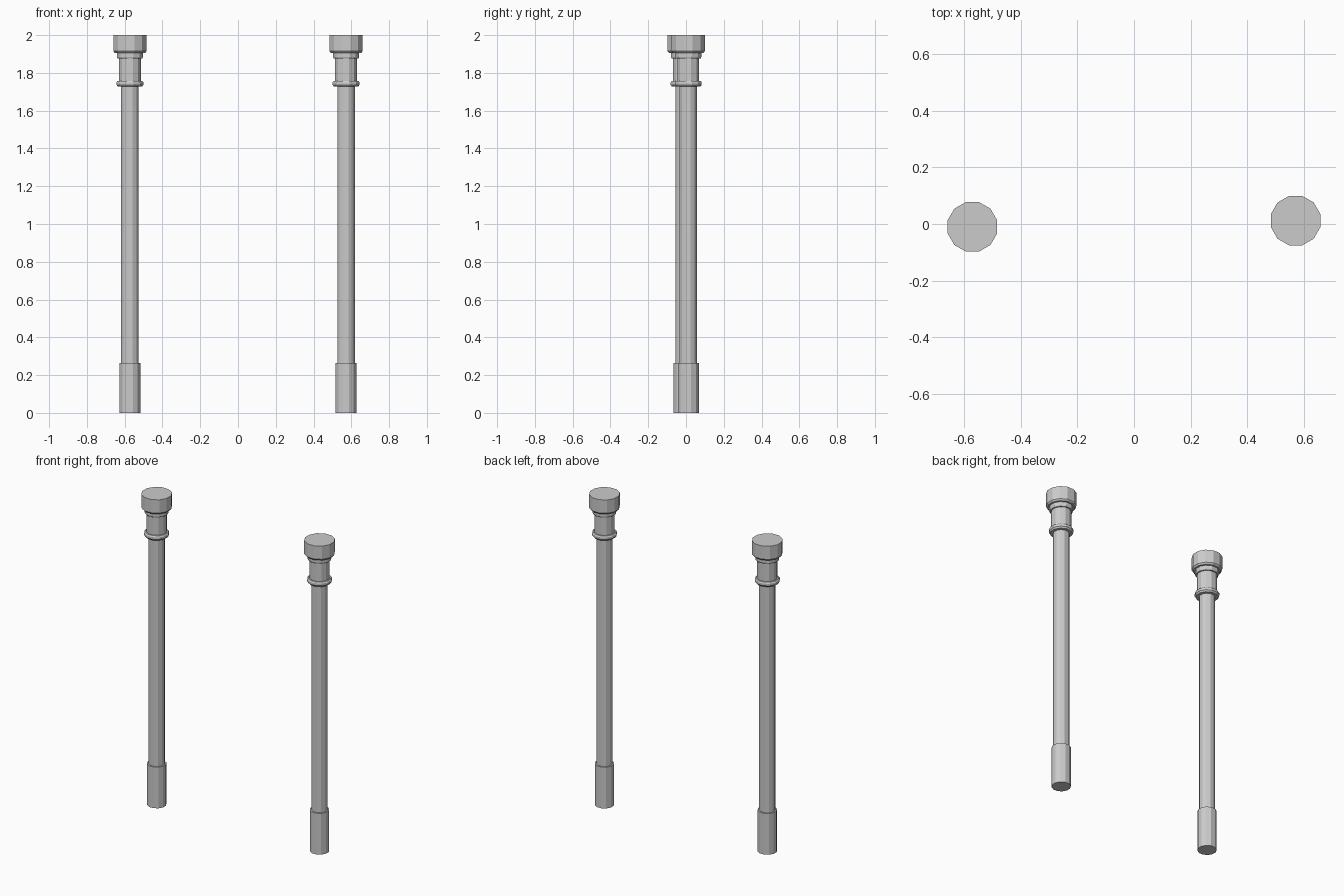
import bpy, bmesh, math

if "Cube" in bpy.data.objects:
    bpy.data.objects.remove(bpy.data.objects["Cube"])

SIDES = 12

# (apothem, height) outline of one column, bottom to top
PROFILE = [
    (0.0555, 0.0), (0.0555, 0.265),                    # foot sleeve
    (0.0465, 0.265), (0.0465, 1.727),                  # shaft
    (0.064, 1.727), (0.071, 1.737), (0.071, 1.750),    # collar ring
    (0.066, 1.758), (0.058, 1.758), (0.058, 1.876),    # neck
    (0.066, 1.876), (0.069, 1.884), (0.069, 1.905),    # upper ring
    (0.080, 1.905), (0.0875, 1.915), (0.0875, 2.0),    # cap
]


def lathe_column(name, x, y):
    bm = bmesh.new()
    rings = []
    for apothem, z in PROFILE:
        r = apothem / math.cos(math.pi / SIDES)
        ring = []
        for i in range(SIDES):
            a = 2 * math.pi * (i + 0.5) / SIDES
            ring.append(bm.verts.new((r * math.cos(a), r * math.sin(a), z)))
        rings.append(ring)
    for low, high in zip(rings, rings[1:]):
        for i in range(SIDES):
            j = (i + 1) % SIDES
            bm.faces.new((low[i], low[j], high[j], high[i]))
    bm.faces.new(rings[0][::-1])
    bm.faces.new(rings[-1])
    mesh = bpy.data.meshes.new(name)
    bm.to_mesh(mesh)
    bm.free()
    obj = bpy.data.objects.new(name, mesh)
    obj.location = (x, y, 0)
    bpy.context.collection.objects.link(obj)


# The pair of columns, slightly offset in depth
lathe_column("left_column", -0.572, -0.01)
lathe_column("right_column", 0.572, 0.012)
